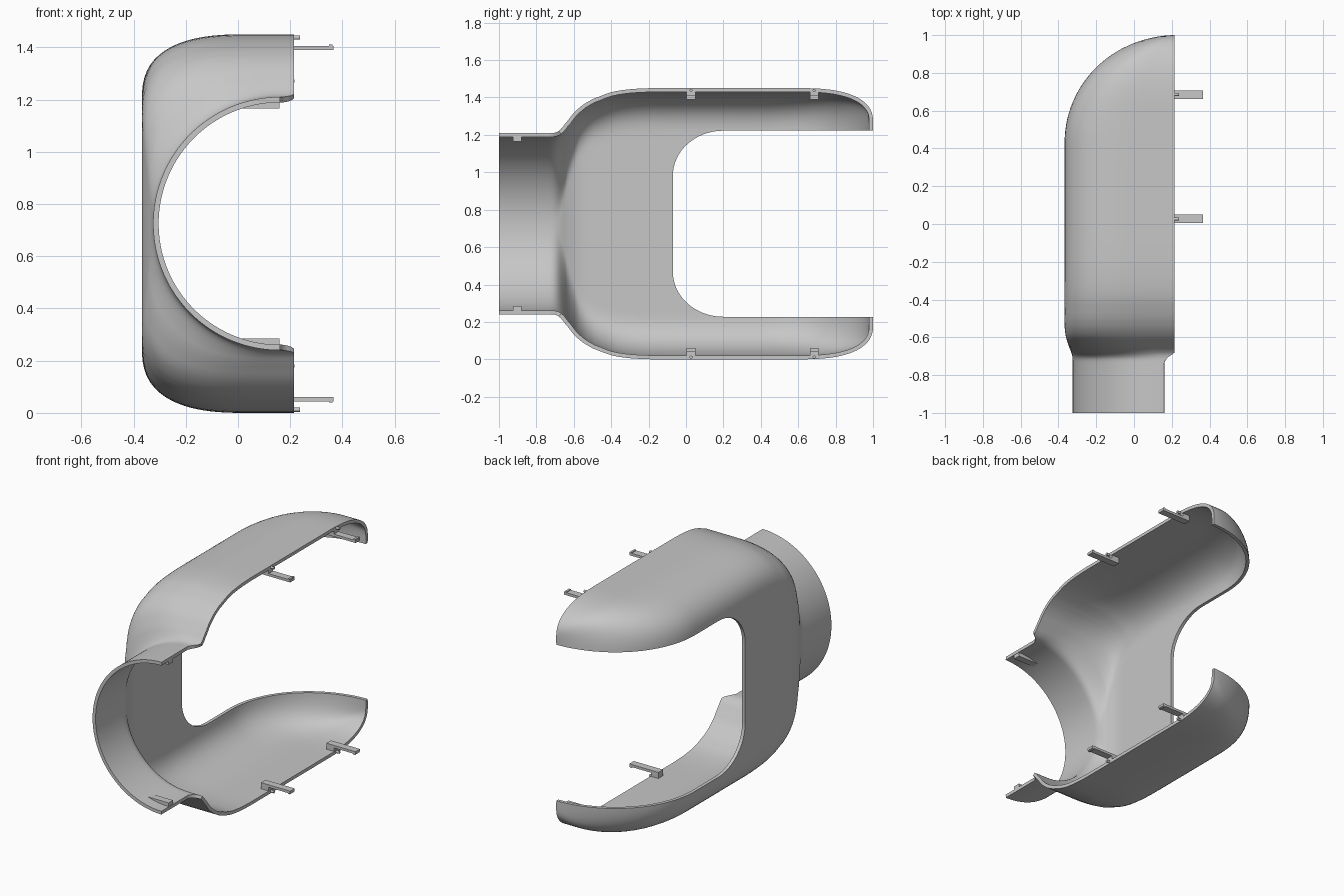
import bpy, bmesh, math
from mathutils import Vector

if "Cube" in bpy.data.objects:
    bpy.data.objects.remove(bpy.data.objects["Cube"])

ZC = 0.725          # mirror height
X_RIM = 0.215       # split plane of the body
WALL = 0.021

grey = bpy.data.materials.new("plastic_grey")
grey.diffuse_color = (0.57, 0.57, 0.57, 1)
grey.use_nodes = True
grey.node_tree.nodes["Principled BSDF"].inputs["Base Color"].default_value = grey.diffuse_color


def finish(name, bm):
    me = bpy.data.meshes.new(name)
    bm.to_mesh(me)
    bm.free()
    ob = bpy.data.objects.new(name, me)
    bpy.context.collection.objects.link(ob)
    me.materials.append(grey)
    return ob


def section(y, xmin, h, xend, rx, rz, n=90):
    """Open C-shaped section with superelliptic corners, evenly resampled."""
    rx, rz = min(rx, xend - xmin), min(rz, h)
    e = 2 / (2 + 0.6 * min(1, max(0, (0.485 - rz) / 0.2)))   # round neck, fuller body
    half = [(xend, h)]
    for k in range(61):
        a = math.pi / 2 * k / 60
        half.append((xmin + rx - rx * max(0, math.sin(a)) ** e,
                     h - rz + rz * max(0, math.cos(a)) ** e))
    pts = half + [(x, -z) for x, z in reversed(half)]
    dist = [0.0]
    for p, q in zip(pts, pts[1:]):
        dist.append(dist[-1] + math.dist(p, q))
    out, k = [], 0
    for i in range(n + 1):
        d = dist[-1] * i / n
        while k < len(pts) - 2 and dist[k + 1] < d:
            k += 1
        t = min(1, (d - dist[k]) / max(dist[k + 1] - dist[k], 1e-9))
        (x0, z0), (x1, z1) = pts[k], pts[k + 1]
        out.append(Vector((x0 + (x1 - x0) * t, y, ZC + z0 + (z1 - z0) * t)))
    return out


# Neck and shoulder stations: y, xmin, half height, rim x, corner rx, corner rz
rows = [
    (-1.00, -0.325, 0.485, 0.16, 0.485, 0.485),
    (-0.86, -0.325, 0.485, 0.16, 0.485, 0.485),
    (-0.735, -0.325, 0.485, 0.16, 0.485, 0.485),
    (-0.705, -0.326, 0.486, 0.18, 0.48, 0.475),
    (-0.68, -0.332, 0.496, X_RIM, 0.46, 0.43),
    (-0.65, -0.344, 0.530, X_RIM, 0.43, 0.35),
    (-0.60, -0.360, 0.592, X_RIM, 0.41, 0.28),
    (-0.55, -0.367, 0.636, X_RIM, 0.40, 0.26),
    (-0.50, -0.368, 0.666, X_RIM, 0.40, 0.25),
    (-0.40, -0.368, 0.703, X_RIM, 0.40, 0.25),
    (-0.30, -0.368, 0.719, X_RIM, 0.40, 0.25),
    (-0.18, -0.368, 0.725, X_RIM, 0.40, 0.25),
    (0.10, -0.368, 0.725, X_RIM, 0.40, 0.25),
    (0.43, -0.368, 0.725, X_RIM, 0.40, 0.25),
]
stations = []
for i in range(len(rows) - 1):
    p0, p1, p2, p3 = (rows[max(0, min(len(rows) - 1, i + k))] for k in (-1, 0, 1, 2))
    for s in range(3):
        t = s / 3
        st = [b + (c - b) * t if k == 0 or b == c else
              0.5 * (2*b + (c - a)*t + (2*a - 5*b + 4*c - d)*t*t + (3*b - a - 3*c + d)*t**3)
              for k, (a, b, c, d) in enumerate(zip(p0, p1, p2, p3))]
        st[3] = min(st[3], X_RIM)
        stations.append(st)
# Rounded rear end
for k in range(29):
    a = math.pi / 2 * k / 28
    y = 0.43 + 0.57 * math.sin(a)
    u = max(0, (y - 0.6) / 0.4)
    h = 0.545 + 0.18 * max(0, 1 - u ** 2.6) ** (1 / 2.4)
    xmin = X_RIM - 0.583 * max(math.cos(a), 0.001)
    stations.append((y, xmin, h, X_RIM, 0.69 * (X_RIM - xmin), 0.25))

# Shell sheet
bm = bmesh.new()
grid = [[bm.verts.new(p) for p in section(*st)] for st in stations]
for r0, r1 in zip(grid, grid[1:]):
    for j in range(len(r0) - 1):
        bm.faces.new((r0[j], r1[j], r1[j + 1], r0[j + 1]))
shell = finish("housing_shell", bm)
solid = shell.modifiers.new("wall", 'SOLIDIFY')
solid.thickness = WALL
solid.offset = -1

# Cutter for the large rounded opening at the rear
bm = bmesh.new()
y0, hw, ry, rz = -0.07, 0.4975, 0.27, 0.24
outline = [(1.3, hw)]
for k in range(17):
    a = math.pi / 2 * k / 16
    outline.append((y0 + ry - ry * math.sin(a), hw - rz + rz * math.cos(a)))
outline += [(y, -z) for y, z in reversed(outline)]
face = bm.faces.new([bm.verts.new((-0.8, y, ZC + z)) for y, z in outline])
ext = bmesh.ops.extrude_face_region(bm, geom=[face])
bmesh.ops.translate(bm, vec=(1.6, 0, 0),
                    verts=[v for v in ext["geom"] if isinstance(v, bmesh.types.BMVert)])
bmesh.ops.recalc_face_normals(bm, faces=bm.faces)
cutter = finish("opening_cutter", bm)
cut = shell.modifiers.new("opening", 'BOOLEAN')
cut.object = cutter
cut.operation = 'DIFFERENCE'
cut.solver = 'EXACT'

# Bake the shell, then drop the cutter
deps = bpy.context.evaluated_depsgraph_get()
baked = bpy.data.meshes.new_from_object(shell.evaluated_get(deps))
shell.modifiers.clear()
shell.data = baked
bpy.data.objects.remove(cutter)
bpy.ops.object.select_all(action='DESELECT')
shell.select_set(True)
bpy.context.view_layer.objects.active = shell
bpy.ops.object.shade_smooth_by_angle(angle=math.radians(35))


def box(bm, x, y, z):
    """Box from min/max pairs."""
    verts = bmesh.ops.create_cube(bm, size=1)["verts"]
    for v in verts:
        v.co = Vector([(lo + hi) / 2 + c * (hi - lo) for c, (lo, hi) in zip(v.co, (x, y, z))])


def pin(bm, x, y, z, rad):
    """Small round peg along x."""
    verts = bmesh.ops.create_cone(bm, cap_ends=True, segments=16, radius1=rad,
                                  radius2=rad, depth=x[1] - x[0])["verts"]
    for v in verts:
        v.co = Vector(((x[0] + x[1]) / 2 + v.co.z, y + v.co.x, z + v.co.y))


def mirrored(name, bm):
    """Make the upper part and its copy mirrored about ZC."""
    low = bm.copy()
    for v in low.verts:
        v.co.z = 2 * ZC - v.co.z
    bmesh.ops.reverse_faces(low, faces=low.faces)
    finish("upper_" + name, bm)
    finish("lower_" + name, low)


# Snap arms and locating pegs along the body rim
for label, y in (("front", 0.027), ("rear", 0.685)):
    w = (y - 0.023, y + 0.023)
    bm = bmesh.new()
    box(bm, (0.16, 0.365), w, (1.39, 1.406))
    box(bm, (0.16, 0.213), w, (1.40, 1.435))
    box(bm, (0.348, 0.362), w, (1.40, 1.411))
    pin(bm, (0.19, 0.237), y, 1.438, 0.008)
    mirrored(label + "_snap_arm", bm)

# Bosses inside the neck
bm = bmesh.new()
box(bm, (0.0, 0.158), (-0.925, -0.88), (1.165, 1.18))
box(bm, (0.07, 0.158), (-0.925, -0.88), (1.175, 1.198))
mirrored("neck_boss", bm)
